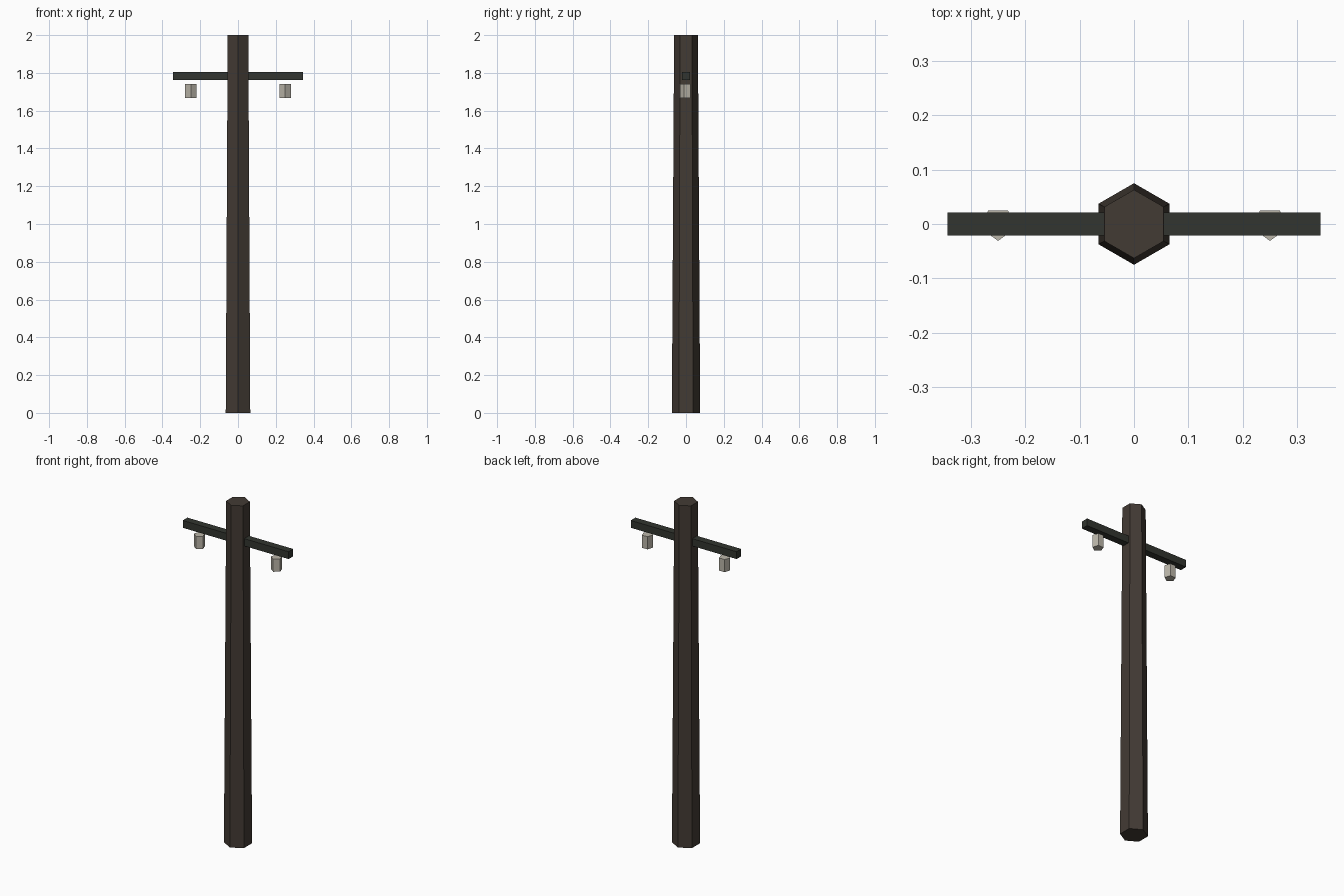
import bpy, bmesh, math

if "Cube" in bpy.data.objects:
    bpy.data.objects.remove(bpy.data.objects["Cube"])


def material(name, color):
    m = bpy.data.materials.new(name)
    m.diffuse_color = (*color, 1)
    m.use_nodes = True
    m.node_tree.nodes["Principled BSDF"].inputs["Base Color"].default_value = m.diffuse_color
    return m


def add_object(name, bm, mat):
    bmesh.ops.recalc_face_normals(bm, faces=bm.faces)
    mesh = bpy.data.meshes.new(name)
    bm.to_mesh(mesh)
    bm.free()
    mesh.materials.append(mat)
    obj = bpy.data.objects.new(name, mesh)
    bpy.context.collection.objects.link(obj)
    return obj


def prism(name, sides, r_bottom, r_top, x, z0, z1, mat):
    """Upright flat-faced prism with one corner pointing to the front (-y)."""
    bm = bmesh.new()
    rings = []
    for r, z in ((r_bottom, z0), (r_top, z1)):
        angles = [-math.pi / 2 + 2 * math.pi * i / sides for i in range(sides)]
        rings.append([bm.verts.new((x + r * math.cos(a), r * math.sin(a), z)) for a in angles])
    low, high = rings
    bm.faces.new(low[::-1])
    bm.faces.new(high)
    for i in range(sides):
        j = (i + 1) % sides
        bm.faces.new((low[i], low[j], high[j], high[i]))
    return add_object(name, bm, mat)


wood = material("dark_wood", (0.055, 0.043, 0.034))
arm_paint = material("arm_dark", (0.032, 0.036, 0.029))
ceramic = material("pale_ceramic", (0.50, 0.47, 0.40))

# Tapered six-sided pole
prism("pole", 6, 0.075, 0.063, 0, 0, 2, wood)

# Square crossarm through the pole
bm = bmesh.new()
bmesh.ops.create_cube(bm, size=1)
bmesh.ops.scale(bm, vec=(0.686, 0.043, 0.043), verts=bm.verts)
bmesh.ops.translate(bm, vec=(0, 0, 1.783), verts=bm.verts)
add_object("crossarm", bm, arm_paint)

# Five-sided insulators hanging just below the arm
for side, x in (("left", -0.25), ("right", 0.25)):
    prism(f"insulator_{side}", 5, 0.031, 0.031, x, 1.666, 1.740, ceramic)
